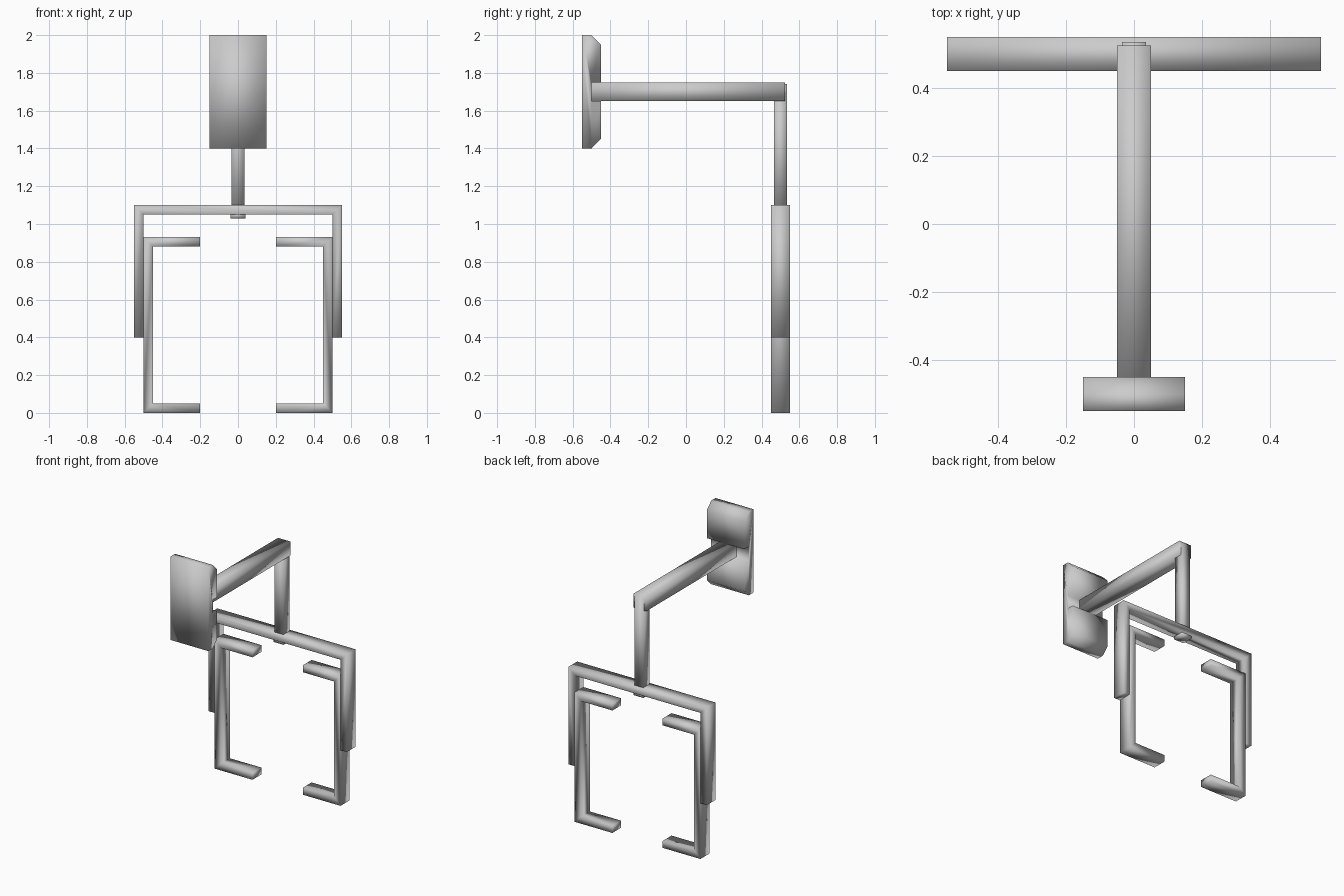
import bpy
import bmesh
from mathutils import Vector

cube = bpy.data.objects.get("Cube")
if cube:
    bpy.data.objects.remove(cube, do_unlink=True)

# One plain grey for the whole bracket
GREY = (0.6, 0.6, 0.6, 1.0)
grey = bpy.data.materials.new("light grey")
grey.use_nodes = True
grey.diffuse_color = GREY
grey.node_tree.nodes["Principled BSDF"].inputs["Base Color"].default_value = GREY


def finish(name, bm):
    """Turn a bmesh into a smooth-shaded object."""
    bmesh.ops.recalc_face_normals(bm, faces=bm.faces)
    for f in bm.faces:
        f.smooth = True
    mesh = bpy.data.meshes.new(name)
    bm.to_mesh(mesh)
    bm.free()
    mesh.materials.append(grey)
    obj = bpy.data.objects.new(name, mesh)
    bpy.context.collection.objects.link(obj)
    return obj


def extrude(bm, faces, offset):
    """Extrude flat faces along an offset into a closed solid."""
    geom = bmesh.ops.extrude_face_region(bm, geom=faces, use_keep_orig=True)["geom"]
    verts = [g for g in geom if isinstance(g, bmesh.types.BMVert)]
    bmesh.ops.translate(bm, verts=verts, vec=Vector(offset))


def box(name, lo, hi):
    bm = bmesh.new()
    size = [h - l for l, h in zip(lo, hi)]
    bmesh.ops.create_cube(bm, size=1)
    bmesh.ops.scale(bm, vec=size, verts=bm.verts)
    bmesh.ops.translate(bm, vec=[(l + h) / 2 for l, h in zip(lo, hi)], verts=bm.verts)
    return finish(name, bm)


def bent_bar(name, outer, inner):
    """Flat bar following paired outer and inner (x, z) outlines."""
    bm = bmesh.new()
    a = [bm.verts.new((x, 0.45, z)) for x, z in outer]
    b = [bm.verts.new((x, 0.45, z)) for x, z in inner]
    faces = [bm.faces.new((a[i], a[i + 1], b[i + 1], b[i])) for i in range(len(a) - 1)]
    extrude(bm, faces, (0, 0.1, 0))
    return finish(name, bm)


# Wall plate: chamfered top and bottom, with a channel across its back for the arm
bm = bmesh.new()
profile = [(-0.55, 1.4), (-0.5, 1.4), (-0.45, 1.45), (-0.45, 1.65), (-0.5, 1.65),
           (-0.5, 1.75), (-0.45, 1.75), (-0.45, 1.95), (-0.5, 2.0), (-0.55, 2.0)]
side = bm.faces.new([bm.verts.new((-0.15, y, z)) for y, z in profile])
extrude(bm, [side], (0.3, 0, 0))
finish("wall_plate", bm)

# Horizontal arm, hanging post and the retaining foot below the frame
box("arm", (-0.05, -0.5, 1.65), (0.05, 0.525, 1.75))
box("post", (-0.035, 0.465, 1.04), (0.035, 0.535, 1.74))
box("post_foot", (-0.04, 0.46, 1.03), (0.04, 0.54, 1.06))

# Outer frame: upside-down U
bent_bar("outer_frame",
         [(-0.55, 0.4), (-0.55, 1.1), (0.55, 1.1), (0.55, 0.4)],
         [(-0.5, 0.4), (-0.5, 1.05), (0.5, 1.05), (0.5, 0.4)])

# Two C-shaped grips facing each other
for label, s in (("left", 1), ("right", -1)):
    bent_bar(label + "_grip",
             [(0.2 * s, 0), (0.5 * s, 0), (0.5 * s, 0.93), (0.2 * s, 0.93)],
             [(0.2 * s, 0.05), (0.45 * s, 0.05), (0.45 * s, 0.88), (0.2 * s, 0.88)])
